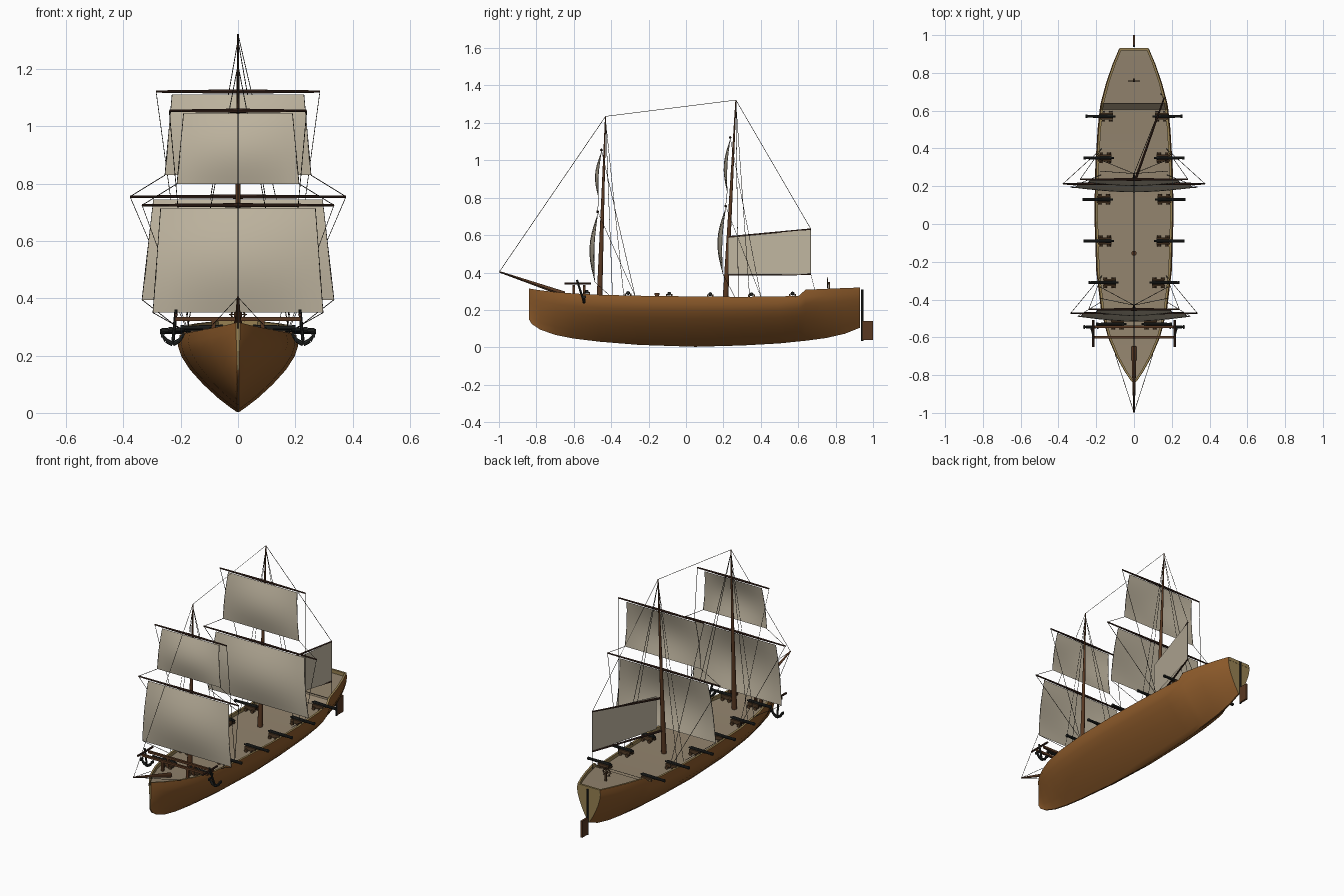
import bpy, bmesh, math
from mathutils import Vector, Matrix

cube = bpy.data.objects.get("Cube")
if cube:
    bpy.data.objects.remove(cube, do_unlink=True)


def material(name, *rgb):
    m = bpy.data.materials.new(name)
    m.use_nodes = True
    m.diffuse_color = (*rgb, 1)
    m.node_tree.nodes["Principled BSDF"].inputs["Base Color"].default_value = (*rgb, 1)
    return m


HULL = material("hull_brown", .27, .105, .024)
DECK = material("deck_grey_tan", .29, .23, .155)
TRIM = material("trim_tan", .31, .22, .085)
SPAR = material("spar_brown", .1, .04, .016)
YARD = material("yard_dark_red_brown", .05, .022, .014)
CARRIAGE = material("carriage_brown", .085, .045, .02)
SAIL = material("sail_canvas", .52, .46, .35)
IRON = material("iron_black", .018, .02, .018)
ROPE = material("rope_dark", .03, .026, .02)


def finish(name, bm, *mats):
    mesh = bpy.data.meshes.new(name)
    bmesh.ops.recalc_face_normals(bm, faces=bm.faces)
    bm.to_mesh(mesh)
    bm.free()
    for m in mats:
        mesh.materials.append(m)
    ob = bpy.data.objects.new(name, mesh)
    bpy.context.collection.objects.link(ob)
    bpy.ops.object.select_all(action='DESELECT')
    ob.select_set(True)
    bpy.context.view_layer.objects.active = ob
    bpy.ops.object.shade_smooth_by_angle(angle=math.radians(35))
    return ob


def rod(bm, a, b, r, r_end=None, sides=8):
    a, b = Vector(a), Vector(b)
    d = b - a
    mat = Matrix.Translation((a + b) / 2) @ d.to_track_quat('Z', 'Y').to_matrix().to_4x4()
    bmesh.ops.create_cone(bm, cap_ends=True, segments=sides, radius1=r,
                          radius2=r if r_end is None else r_end, depth=d.length, matrix=mat)


def box(bm, centre, size):
    bmesh.ops.create_cube(bm, size=1, matrix=Matrix.Translation(centre) @ Matrix.Diagonal((*size, 1)))


# Hull stations: y, half width, keel height, rail height
STATIONS = [(-.84, .007, .15, .315), (-.825, .02, .125, .312), (-.78, .05, .095, .305),
            (-.7, .095, .067, .296), (-.6, .138, .047, .288), (-.46, .174, .03, .281),
            (-.25, .2, .013, .276), (.05, .21, .003, .272), (.3, .205, .01, .27),
            (.5, .193, .021, .272), (.605, .182, .032, .276), (.638, .177, .035, .308),
            (.75, .147, .05, .313), (.85, .112, .073, .317), (.93, .078, .105, .32)]
SECTION = [(0, 0), (.06, .13), (.18, .33), (.36, .58), (.55, .8), (.72, .94), (.86, 1), (1, .97)]
DROP = .02


def rail(y):
    for a, b in zip(STATIONS, STATIONS[1:]):
        if a[0] <= y <= b[0]:
            t = (y - a[0]) / (b[0] - a[0])
            return a[3] + t * (b[3] - a[3])
    return STATIONS[-1][3]


def deck(y):
    return rail(y) - DROP


bm = bmesh.new()
rings = []
for y, w, k, top in STATIONS:
    half = [(max(.004, w * f), k + (top - k) * s) for s, f in SECTION]
    inner = max(.002, half[-1][0] - .012)
    half += [(inner, top), (inner, top - DROP)]
    loop = half + [(-x, z) for x, z in reversed(half)]
    rings.append([bm.verts.new((x, y, z)) for x, z in loop])
n = len(rings[0])
last = len(SECTION) - 1
for a, b in zip(rings, rings[1:]):
    for j in range(n):
        face = bm.faces.new((a[j], a[(j + 1) % n], b[(j + 1) % n], b[j]))
        side = min(j, n - 2 - j) if j < n - 1 else 0
        face.material_index = 0 if side < last else 1 if side < last + 2 else 2
for ring in (rings[0], rings[-1]):
    bm.faces.new(ring).material_index = 1
finish("hull", bm, HULL, TRIM, DECK)

bm = bmesh.new()
box(bm, (0, .925, .31), (.15, .012, .021))
finish("transom_rail", bm, TRIM)

# Rudder
bm = bmesh.new()
box(bm, (0, .972, .09), (.012, .056, .1))
finish("rudder_blade", bm, SPAR)
bm = bmesh.new()
rod(bm, (0, .942, .035), (0, .942, .31), .006)
finish("rudder_post", bm, IRON)

# Masts and bowsprit
ropes = bmesh.new()


def rope(a, b):
    rod(ropes, a, b, .0014, sides=4)


TOPS = {"fore": Vector((0, -.43, 1.235)), "main": Vector((0, .267, 1.322))}
FEET = {"fore": Vector((0, -.463, .25)), "main": Vector((0, .21, .24))}
for name in TOPS:
    bm = bmesh.new()
    rod(bm, FEET[name], TOPS[name], .015, .003, 12)
    finish(name + "_mast", bm, SPAR)
TIP = Vector((0, -.998, .404))
bm = bmesh.new()
rod(bm, (0, -.65, .285), TIP, .014, .004, 12)
finish("bowsprit", bm, SPAR)


def square_sail(name, yard, y, z, head, foot, z_foot, belly):
    """Yard with a bellied sail below it; returns yard tip and sail corner."""
    bm = bmesh.new()
    for s in (-1, 1):
        rod(bm, (0, y, z), (s * yard, y, z), .0075, .004)
    finish(name + "_yard", bm, YARD)
    bm = bmesh.new()
    cols, rows = 12, 10
    grid = []
    for r in range(rows + 1):
        v = r / rows
        row = []
        for c in range(cols + 1):
            u = 2 * c / cols - 1
            bulge = belly * math.sin(math.pi * v) * (.3 + .7 * math.cos(u * math.pi / 2))
            row.append(bm.verts.new((u * (head + (foot - head) * v), y - .016 * v - bulge,
                                     z - .01 + (z_foot - z + .01) * v)))
        grid.append(row)
    for a, b in zip(grid, grid[1:]):
        for c in range(cols):
            bm.faces.new((a[c], a[c + 1], b[c + 1], b[c]))
        for c in (0, cols):
            rope(a[c].co, b[c].co)
    finish(name + "_sail", bm, SAIL)
    return Vector((yard, y, z)), Vector((foot, y - .016, z_foot))


rigs = {"fore": [("fore_lower", .335, -.472, .725, .27, .297, .35, .036),
                 ("fore_upper", .24, -.452, 1.055, .19, .213, .8, .026)],
        "main": [("main_lower", .377, .212, .755, .295, .335, .395, .036),
                 ("main_upper", .286, .236, 1.122, .23, .255, .83, .026)]}
for name, (lower, upper) in rigs.items():
    tip, clew = square_sail(*lower)
    high_tip, high_clew = square_sail(*upper)
    y, top = FEET[name].y, TOPS[name]
    for s in (-1, 1):
        flip = Matrix.Diagonal((s, 1, 1))
        cleat = flip @ Vector((.17, y + .19, rail(y + .19)))
        rope(flip @ tip, cleat)
        rope(flip @ high_tip, cleat)
        rope(flip @ high_clew, flip @ tip)
        rope(flip @ clew, flip @ Vector((.175, y + .05, rail(y))))
        for back in (.07, .13):
            rope(top - Vector((0, 0, .02)), flip @ Vector((.18, y + back, rail(y + back))))

# Fore-and-aft sail with gaff and boom
luff, leech = Vector((.04, .225, 0)), Vector((.16, .668, 0))


def at(p, z):
    return Vector((p.x, p.y, z))


bm = bmesh.new()
bm.faces.new([bm.verts.new(p) for p in (at(luff, .39), at(leech, .39), at(leech, .63), at(luff, .588))])
finish("spanker_sail", bm, SAIL)
for name, z0, z1 in (("gaff", .588, .632), ("boom", .39, .39)):
    bm = bmesh.new()
    rod(bm, (.005, .228, z0), at(leech, z1), .007, .004)
    finish(name, bm, YARD)

# Stays
rope(TIP, TOPS["fore"])
rope(TOPS["fore"], TOPS["main"])
rope(TOPS["main"], at(leech, .632))
rope(at(leech, .632), at(leech, .39))
rope(at(leech, .39), (.14, .69, .3))
for s in (-1, 1):
    rope(TIP, (s * .1, -.69, .295))
rope((-.165, .637, .3), (.165, .637, .3))
finish("rigging", ropes, ROPE)

# Cannons
for i, (y, x) in enumerate([(.57, .145), (.35, .155), (.13, .16), (-.09, .155), (-.31, .13), (-.53, .088)]):
    floor = deck(y)
    for s, side in ((1, "left"), (-1, "right")):
        bm = bmesh.new()
        for cheek in (-1, 1):
            box(bm, (s * x, y + cheek * .014, floor + .02), (.07, .008, .022))
            for axle in (-.022, .022):
                rod(bm, (s * x + axle, y + cheek * .019, floor + .009),
                    (s * x + axle, y + cheek * .028, floor + .009), .01)
        box(bm, (s * x, y, floor + .016), (.06, .03, .008))
        finish(f"cannon_carriage_{side}_{i}", bm, CARRIAGE)
        bm = bmesh.new()
        z = floor + .033
        rod(bm, (s * (x - .035), y, z), (s * (x + .11), y, z), .0105, .007, 10)
        rod(bm, (s * (x + .1), y, z), (s * (x + .112), y, z), .009, sides=10)
        rod(bm, (s * (x - .048), y, z), (s * (x - .035), y, z), .005)
        finish(f"cannon_barrel_{side}_{i}", bm, IRON)

# Anchor beams at the bow
bm = bmesh.new()
for y, z, half in ((-.6, .328, .22), (-.545, .328, .215)):
    box(bm, (0, y, z), (half * 2, .013, .013))
    for s in (-1, 1):
        box(bm, (s * .085, y, .298), (.014, .013, .06))
finish("anchor_beams", bm, SPAR)

# Anchors
for s, side in ((1, "left"), (-1, "right")):
    bm = bmesh.new()
    crown = Vector((s * .228, -.545, .24))
    rod(bm, (s * .216, -.583, .36), crown, .006)
    for out in (-1, 1):
        elbow = crown + Vector((out * .022, 0, .012))
        end = crown + Vector((out * .04, 0, .037))
        rod(bm, crown, elbow, .008)
        rod(bm, elbow, end, .008, .003)
        box(bm, end - Vector((out * .004, 0, .006)), (.008, .022, .014))
    finish("anchor_" + side, bm, IRON)
    bm = bmesh.new()
    rod(bm, (s * .216, -.65, .342), (s * .216, -.508, .342), .006)
    finish("anchor_stock_" + side, bm, YARD)

# Steering wheel
bm = bmesh.new()
hub = Vector((0, .757, .343))
spokes = 8
for i in range(spokes):
    a, b = (Vector((math.cos(t), 0, math.sin(t))) for t in
            (i * math.tau / spokes, (i + 1) * math.tau / spokes))
    rod(bm, hub, hub + a * .032, .0018, sides=5)
    rod(bm, hub + a * .024, hub + b * .024, .0028, sides=6)
rod(bm, hub - Vector((0, .004, 0)), hub + Vector((0, .012, 0)), .006)
box(bm, (0, .767, .318), (.01, .008, .052))
finish("steering_wheel", bm, CARRIAGE)

# Capstan
bm = bmesh.new()
rod(bm, (0, -.155, deck(-.155)), (0, -.155, .28), .009, .012, 12)
rod(bm, (0, -.155, .28), (0, -.155, .29), .014, sides=12)
finish("capstan", bm, SPAR)
